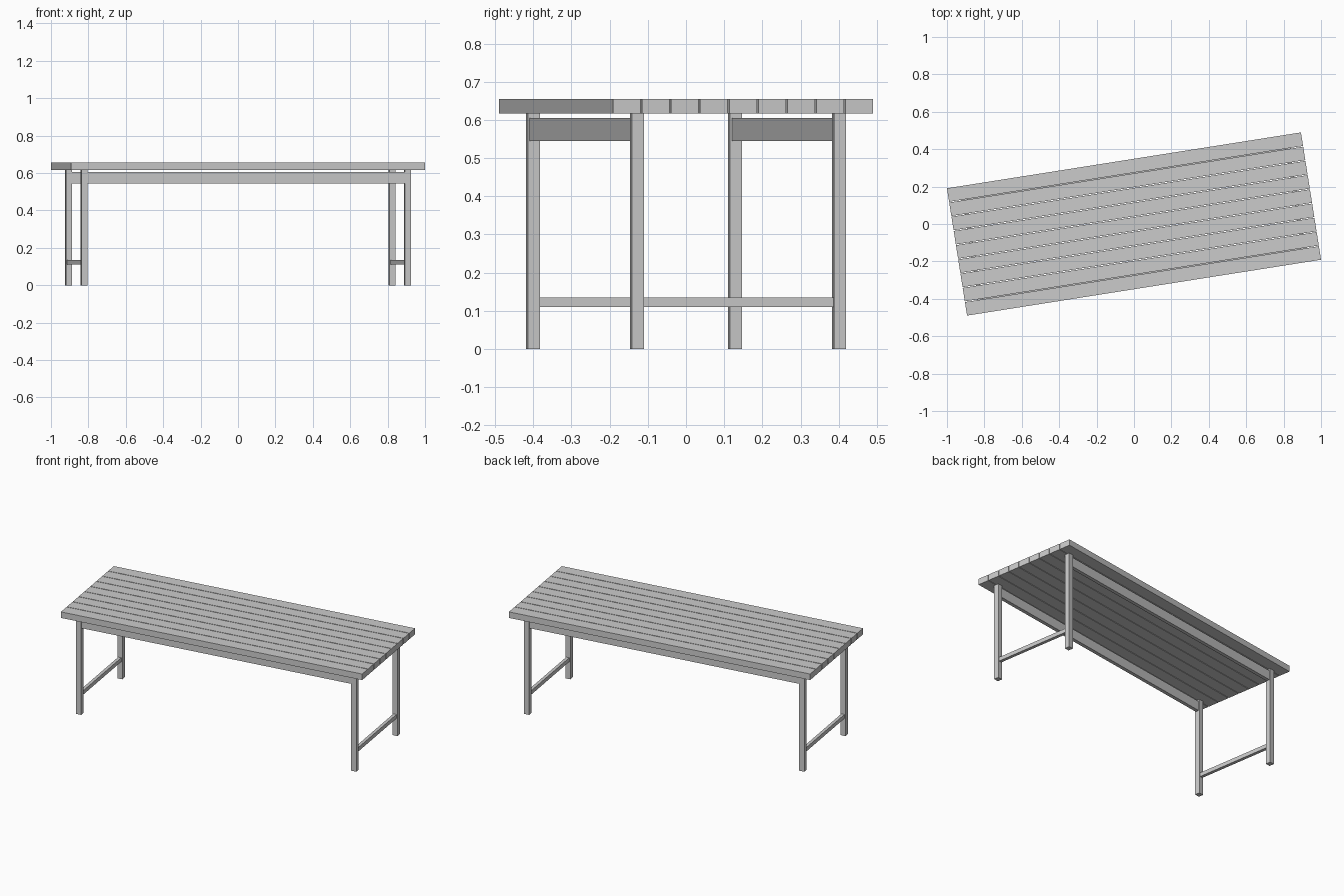
import bpy, math
from mathutils import Matrix

if "Cube" in bpy.data.objects:
    bpy.data.objects.remove(bpy.data.objects["Cube"])

ANGLE = math.radians(8.97)      # the whole table is turned about z
ROT = Matrix.Rotation(ANGLE, 4, 'Z')

grey = bpy.data.materials.new("light grey")
grey.diffuse_color = (0.6, 0.6, 0.6, 1)
grey.use_nodes = True
grey.node_tree.nodes["Principled BSDF"].inputs["Base Color"].default_value = grey.diffuse_color


def box(name, center, size):
    """Box given in the table's own axes, then turned with the table."""
    bpy.ops.mesh.primitive_cube_add(size=1)
    ob = bpy.context.object
    ob.name = name
    ob.data.transform(ROT @ Matrix.Translation(center) @ Matrix.Diagonal((*size, 1)))
    ob.data.materials.append(grey)
    return ob


LENGTH, WIDTH = 1.916, 0.689
TOP, UNDER = 0.655, 0.617
LEG_X, LEG_Y, LEG_W = 0.875, 0.268, 0.032

# Table top: nine slats with narrow gaps
SLATS, GAP = 9, 0.004
slat_w = (WIDTH - GAP * (SLATS - 1)) / SLATS
for i in range(SLATS):
    y = -WIDTH / 2 + slat_w / 2 + i * (slat_w + GAP)
    box(f"top_slat_{i + 1}", (0, y, (TOP + UNDER) / 2), (LENGTH, slat_w, TOP - UNDER))

# Legs
for sx, side in ((-1, "left"), (1, "right")):
    for sy, end in ((-1, "front"), (1, "back")):
        box(f"{end}_{side}_leg", (sx * LEG_X, sy * LEG_Y, UNDER / 2), (LEG_W, LEG_W, UNDER))

    # Low stretcher joining each pair of legs
    box(f"{side}_stretcher", (sx * LEG_X, 0, 0.1225), (0.02, 2 * LEG_Y - LEG_W, 0.025))

# Long rails just under the top
for sy, end in ((-1, "front"), (1, "back")):
    box(f"{end}_rail", (0, sy * LEG_Y, 0.575), (2 * LEG_X - LEG_W, 0.022, 0.06))
